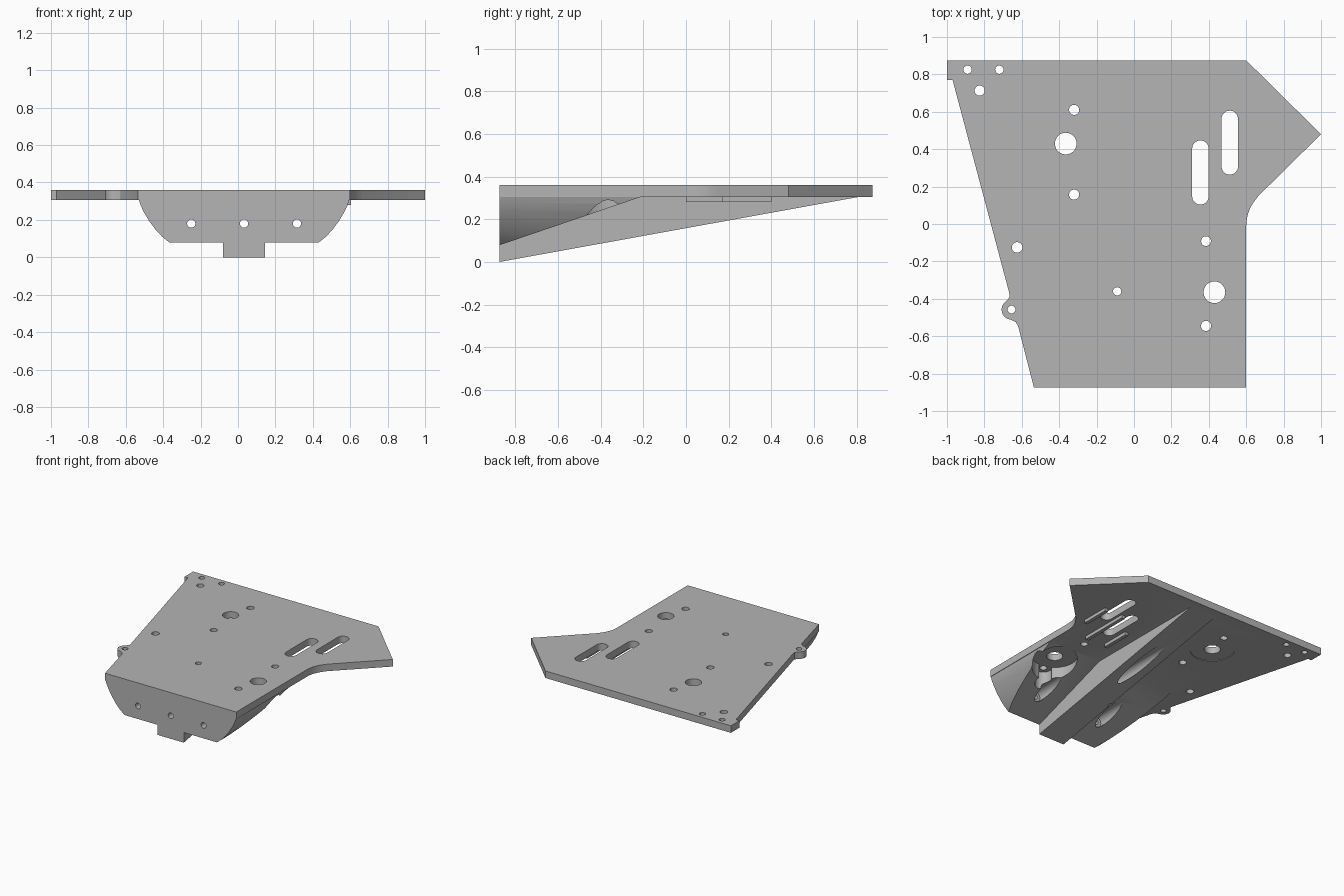
import bpy, bmesh, math
from mathutils import Vector

cube = bpy.data.objects.get("Cube")
if cube:
    bpy.data.objects.remove(cube)

gray = bpy.data.materials.new("mid gray")
gray.use_nodes = True
gray.diffuse_color = (0.46, 0.46, 0.46, 1)
gray.node_tree.nodes["Principled BSDF"].inputs["Base Color"].default_value = gray.diffuse_color


def prism(name, points, lo, hi, axis="Z"):
    """Extrude a 2D outline along Z (points are x, y), Y (x, z) or X (y, z)."""
    place = {"Z": lambda a, b, t: (a, b, t),
             "Y": lambda a, b, t: (a, t, b),
             "X": lambda a, b, t: (t, a, b)}[axis]
    bm = bmesh.new()
    base = bm.faces.new([bm.verts.new(place(a, b, lo)) for a, b in points])
    shift = Vector(place(0, 0, hi - lo))
    top = bmesh.ops.extrude_face_region(bm, geom=[base], use_keep_orig=True)
    bmesh.ops.translate(bm, vec=shift, verts=[v for v in top["geom"] if isinstance(v, bmesh.types.BMVert)])
    bmesh.ops.recalc_face_normals(bm, faces=bm.faces)
    mesh = bpy.data.meshes.new(name)
    bm.to_mesh(mesh)
    bm.free()
    mesh.materials.append(gray)
    ob = bpy.data.objects.new(name, mesh)
    bpy.context.collection.objects.link(ob)
    return ob


def arc(cx, cy, r, start, end, n):
    return [(cx + r * math.cos(math.radians(start + (end - start) * i / n)),
             cy + r * math.sin(math.radians(start + (end - start) * i / n))) for i in range(n + 1)]


def circle(cx, cy, r):
    return arc(cx, cy, r, 0, 360, 40)[:-1]


def combine(target, tool, operation):
    """Apply a boolean, then drop the tool."""
    tool.hide_render = True
    mod = target.modifiers.new(operation, "BOOLEAN")
    mod.operation, mod.object, mod.solver = operation, tool, "EXACT"
    graph = bpy.context.evaluated_depsgraph_get()
    mesh = bpy.data.meshes.new_from_object(target.evaluated_get(graph))
    target.modifiers.clear()
    target.data = mesh
    bpy.data.objects.remove(tool)


FRONT, UNDER, TOP = -0.875, 0.305, 0.36

# Flat plate with pointed wing, filleted corner and side lug
outline = [(-1, 0.875), (0.6, 0.875), (1, 0.48), (0.665, 0.15)]
outline += arc(0.82, -0.01, 0.22, 135, 180, 10)[1:]
outline += [(0.598, FRONT), (-0.535, FRONT), (-0.62, -0.545), (-0.632, -0.525), (-0.655, -0.513)]
outline += arc(-0.655, -0.458, 0.053, 260, 130, 12)
outline += [(-0.672, -0.4), (-0.665, -0.385), (-0.668, -0.365), (-0.97, 0.77), (-1, 0.77)]
plate = prism("bracket_plate", outline, UNDER, TOP)

# Round-sided body below the plate, with a sloped underside
mid = 0.0325
side = [(0.562, 0.34), (0.562, 0.305), (0.552, 0.275), (0.535, 0.24),
        (0.508, 0.195), (0.475, 0.15), (0.438, 0.11), (0.398, 0.078)]
section = [(mid + x, z) for x, z in side] + [(mid - x, z) for x, z in reversed(side)]
body = prism("body", section, FRONT, -0.05, "Y")
slope = prism("slope_cutter", [(-1, 0.036), (-0.05, 0.36), (0.2, 0.36), (0.2, -0.1), (-1, -0.1)], -1, 1, "X")
combine(body, slope, "DIFFERENCE")
combine(plate, body, "UNION")

# Tapered keel
keel = prism("keel", [(FRONT, 0), (0.81, UNDER), (0.81, 0.33), (FRONT, 0.33)], -0.08, 0.145, "X")
combine(plate, keel, "UNION")

# Guide ribs beside the two slots
for x, y0, y1 in ((0.262, 0, 0.23), (0.435, 0, 0.4), (0.59, 0.17, 0.4)):
    w = 0.014
    rib = prism("rib", [(x - w, y0), (x + w, y0), (x + w, y1), (x - w, y1)], 0.28, 0.32)
    combine(plate, rib, "UNION")

# Clearance pockets under the large holes and one small hole
for x, y, r in ((0.43, -0.365, 0.16), (-0.365, 0.43, 0.16), (0.385, -0.545, 0.06)):
    combine(plate, prism("pocket_cutter", circle(x, y, r), -0.1, UNDER + 0.004), "DIFFERENCE")

# Vertical holes
holes = [(-0.89, 0.825, 0.022), (-0.72, 0.825, 0.022), (-0.825, 0.713, 0.027),
         (-0.32, 0.61, 0.027), (-0.32, 0.157, 0.027), (-0.365, 0.43, 0.058),
         (-0.625, -0.125, 0.028), (-0.655, -0.457, 0.021), (-0.09, -0.36, 0.022),
         (0.385, -0.092, 0.026), (0.385, -0.545, 0.027), (0.43, -0.365, 0.058)]
for x, y, r in holes:
    combine(plate, prism("hole_cutter", circle(x, y, r), -0.1, 0.5), "DIFFERENCE")

# Long slots
for x, y0, y1 in ((0.355, 0.148, 0.403), (0.512, 0.308, 0.562)):
    r = 0.044
    slot = arc(x, y1, r, 0, 180, 16) + arc(x, y0, r, 180, 360, 16)
    combine(plate, prism("slot_cutter", slot, 0.1, 0.5), "DIFFERENCE")

# Screw holes in the front face, with wide bores opening through the slopes
for x, end in ((-0.25, -0.38), (mid, 0.5), (0.315, -0.38)):
    combine(plate, prism("screw_cutter", circle(x, 0.18, 0.022), -1, -0.6, "Y"), "DIFFERENCE")
    combine(plate, prism("bore_cutter", circle(x, 0.18, 0.046), -0.72, end, "Y"), "DIFFERENCE")

bpy.ops.object.select_all(action="DESELECT")
plate.select_set(True)
bpy.context.view_layer.objects.active = plate
bpy.ops.object.shade_smooth_by_angle(angle=math.radians(25))
